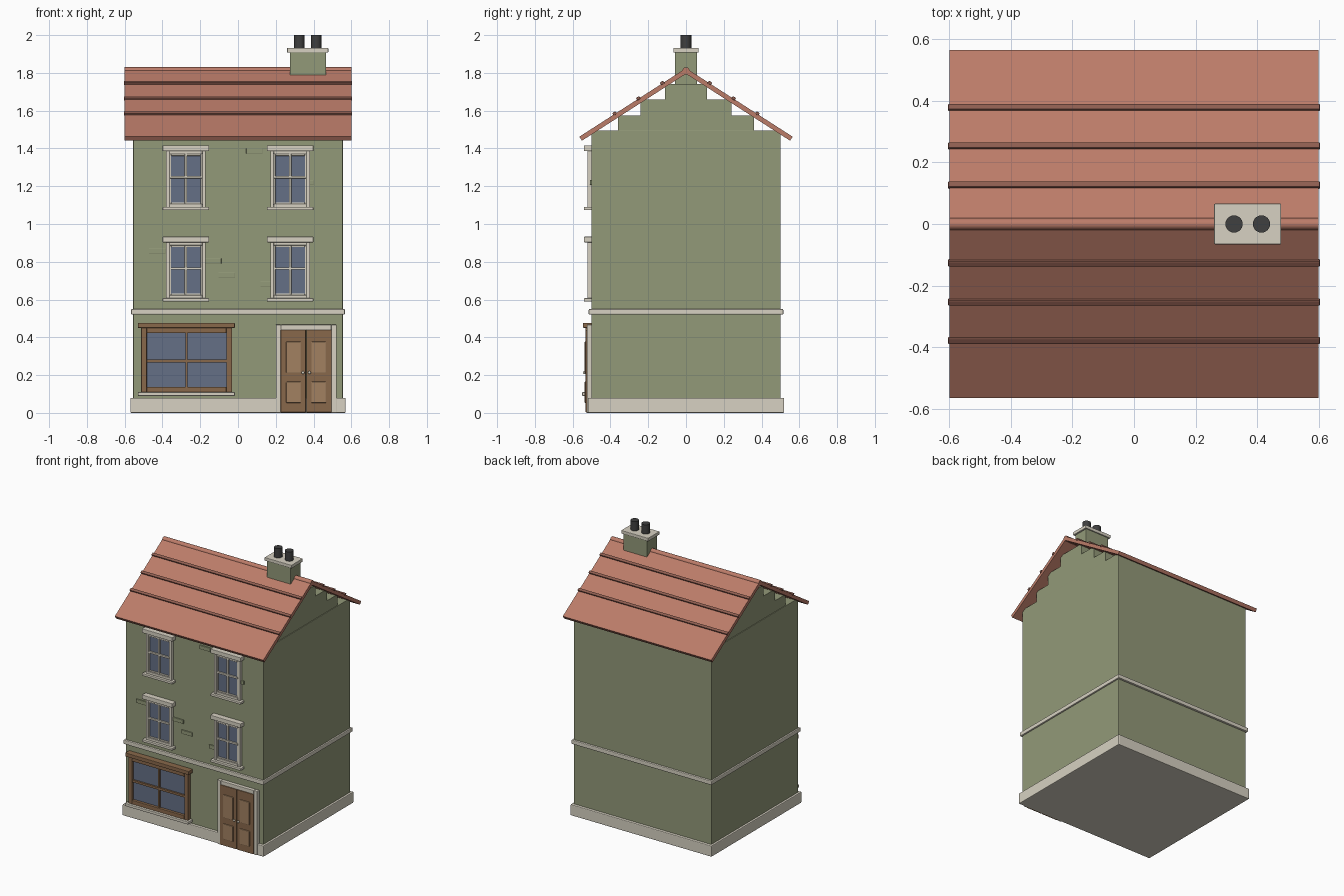
import bpy, bmesh
from math import radians, atan2

if "Cube" in bpy.data.objects:
    bpy.data.objects.remove(bpy.data.objects["Cube"])


def material(name, r, g, b):
    m = bpy.data.materials.new(name)
    m.diffuse_color = (r, g, b, 1)
    m.use_nodes = True
    m.node_tree.nodes["Principled BSDF"].inputs["Base Color"].default_value = m.diffuse_color
    return m


WALL = material("green_plaster", .29, .32, .19)
TRIM = material("pale_stone", .68, .64, .54)
ROOF = material("red_tile", .50, .20, .14)
SEAM = material("dark_tile", .27, .11, .08)
WOOD = material("brown_wood", .25, .14, .07)
PANEL = material("light_wood", .36, .22, .12)
GLASS = material("glass", .13, .16, .24)
DARK = material("dark_clay", .05, .05, .05)


def finish(name, bm, mat, bevel=0):
    me = bpy.data.meshes.new(name)
    bmesh.ops.recalc_face_normals(bm, faces=bm.faces)
    bm.to_mesh(me)
    bm.free()
    ob = bpy.data.objects.new(name, me)
    bpy.context.collection.objects.link(ob)
    me.materials.append(mat)
    if bevel:
        mod = ob.modifiers.new("bevel", 'BEVEL')
        mod.width, mod.segments = bevel, 2
    return ob


def box(name, x, y, z, mat, bevel=.003):
    """Box from (min, max) ranges on each axis."""
    bm = bmesh.new()
    bmesh.ops.create_cube(bm, size=1)
    for v in bm.verts:
        v.co = [r[0] if c < 0 else r[1] for c, r in zip(v.co, (x, y, z))]
    return finish(name, bm, mat, bevel)


def cylinder(name, loc, r, depth, mat, rot=(0, 0, 0)):
    bpy.ops.mesh.primitive_cylinder_add(vertices=24, radius=r, depth=depth, location=loc, rotation=rot)
    ob = bpy.context.object
    ob.name = name
    ob.data.materials.append(mat)
    bpy.ops.object.shade_smooth_by_angle()


def border(name, x, z, w, y, mat):
    """Four-piece rectangular frame of width w."""
    box(name + "_left", (x[0], x[0] + w), y, z, mat)
    box(name + "_right", (x[1] - w, x[1]), y, z, mat)
    inner = (x[0] + w, x[1] - w)
    box(name + "_bottom", inner, y, (z[0], z[0] + w), mat)
    box(name + "_top", inner, y, (z[1] - w, z[1]), mat)


# main walls, plinth, string course
box("walls", (-.555, .555), (-.5, .5), (.04, 1.495), WALL)
box("plinth", (-.57, .57), (-.52, .52), (0, .08), TRIM, .005)
box("string_course", (-.566, .566), (-.515, .515), (.52, .55), TRIM, .005)

# stepped gable fill under the roof
for i, (hy, z0, z1) in enumerate([(.36, 1.49, 1.575), (.24, 1.57, 1.66), (.11, 1.655, 1.74)]):
    box(f"gable_step_{i}", (-.55, .55), (-hy, hy), (z0, z1), WALL, 0)

# roof slopes with raised tile courses, and ridge
pitch = atan2(.363, .565)
for side, s in (("front", -1), ("back", 1)):
    bm = bmesh.new()
    profile = [(0, 1.825), (.565, 1.462), (.551, 1.441), (0, 1.795)]
    face = bm.faces.new([bm.verts.new((-.6, s * y, z)) for y, z in profile])
    ext = bmesh.ops.extrude_face_region(bm, geom=[face])
    bmesh.ops.translate(bm, vec=(1.2, 0, 0), verts=[g for g in ext["geom"] if isinstance(g, bmesh.types.BMVert)])
    finish(f"{side}_roof", bm, ROOF)
    for i, y in enumerate((.126, .253, .378)):
        ob = box(f"{side}_tile_course_{i}", (-.604, .604), (-.01, .01), (-.008, .008), SEAM)
        ob.location = (0, s * y, 1.828 - y * .6425)
        ob.rotation_euler.x = -s * pitch
cylinder("ridge", (0, 0, 1.811), .019, 1.2, ROOF, (0, radians(90), 0))

# chimney
box("chimney_stack", (.275, .466), (-.058, .058), (1.72, 1.915), WALL)
box("chimney_cap", (.26, .478), (-.066, .066), (1.908, 1.932), TRIM)
for i, x in enumerate((.325, .414)):
    cylinder(f"chimney_pot_{i}", (x, 0, 1.963), .028, .074, DARK)

# four sash windows
for x in (-.276, .276):
    for z in (.59, 1.073):
        n = f"{'left' if x < 0 else 'right'}_{'upper' if z > 1 else 'lower'}_window"
        box(n + "_sill", (x - .123, x + .123), (-.54, -.49), (z, z + .017), TRIM)
        box(n + "_lintel", (x - .123, x + .123), (-.54, -.49), (z + .313, z + .343), TRIM)
        border(n + "_frame", (x - .105, x + .105), (z + .015, z + .315), .018, (-.522, -.49), TRIM)
        border(n + "_sash", (x - .088, x + .088), (z + .032, z + .298), .01, (-.517, -.49), TRIM)
        box(n + "_glass", (x - .09, x + .09), (-.509, -.49), (z + .03, z + .3), GLASS, 0)
        box(n + "_mullion", (x - .006, x + .006), (-.519, -.49), (z + .035, z + .3), TRIM, .001)
        box(n + "_rail", (x - .085, x + .085), (-.521, -.49), (z + .169, z + .181), TRIM, .001)

# shop window
border("shop_frame", (-.513, -.032), (.108, .452), .03, (-.533, -.49), WOOD)
box("shop_glass", (-.49, -.05), (-.514, -.49), (.13, .43), GLASS, 0)
box("shop_mullion", (-.278, -.267), (-.525, -.49), (.135, .425), WOOD, .001)
box("shop_rail", (-.485, -.06), (-.527, -.49), (.267, .283), WOOD, .001)
box("shop_cornice", (-.53, -.017), (-.545, -.49), (.45, .477), WOOD)
box("shop_sill", (-.53, -.017), (-.55, -.49), (.09, .11), TRIM)

# double door with surround, panels and knobs
box("door_surround_left", (.2, .228), (-.525, -.49), (0, .467), TRIM)
box("door_surround_right", (.494, .522), (-.525, -.49), (0, .467), TRIM)
box("door_surround_top", (.228, .494), (-.525, -.49), (.438, .467), TRIM)
for side, s in (("left", -1), ("right", 1)):
    def span(a, b):
        return tuple(sorted((.361 + s * a, .361 + s * b)))
    box(f"{side}_door_leaf", span(.002, .135), (-.531, -.49), (.003, .44), WOOD)
    for part, z in (("upper", (.21, .377)), ("lower", (.053, .165))):
        box(f"{side}_door_{part}_panel", span(.027, .106), (-.538, -.52), z, PANEL, .004)
    bpy.ops.mesh.primitive_uv_sphere_add(segments=12, ring_count=8, radius=.008, location=(.361 + s * .017, -.538, .213))
    knob = bpy.context.object
    knob.name = f"{side}_door_knob"
    knob.data.materials.append(TRIM)
    bpy.ops.object.shade_smooth()

# exposed bricks scattered over the facade
for i, (x, z) in enumerate([(.087, 1.387), (-.427, .857), (-.132, .804), (-.06, .73), (.163, .682), (.357, 1.22)]):
    box(f"brick_{i}", (x - .044, x + .044), (-.508, -.49), (z - .014, z + .014), WALL)
